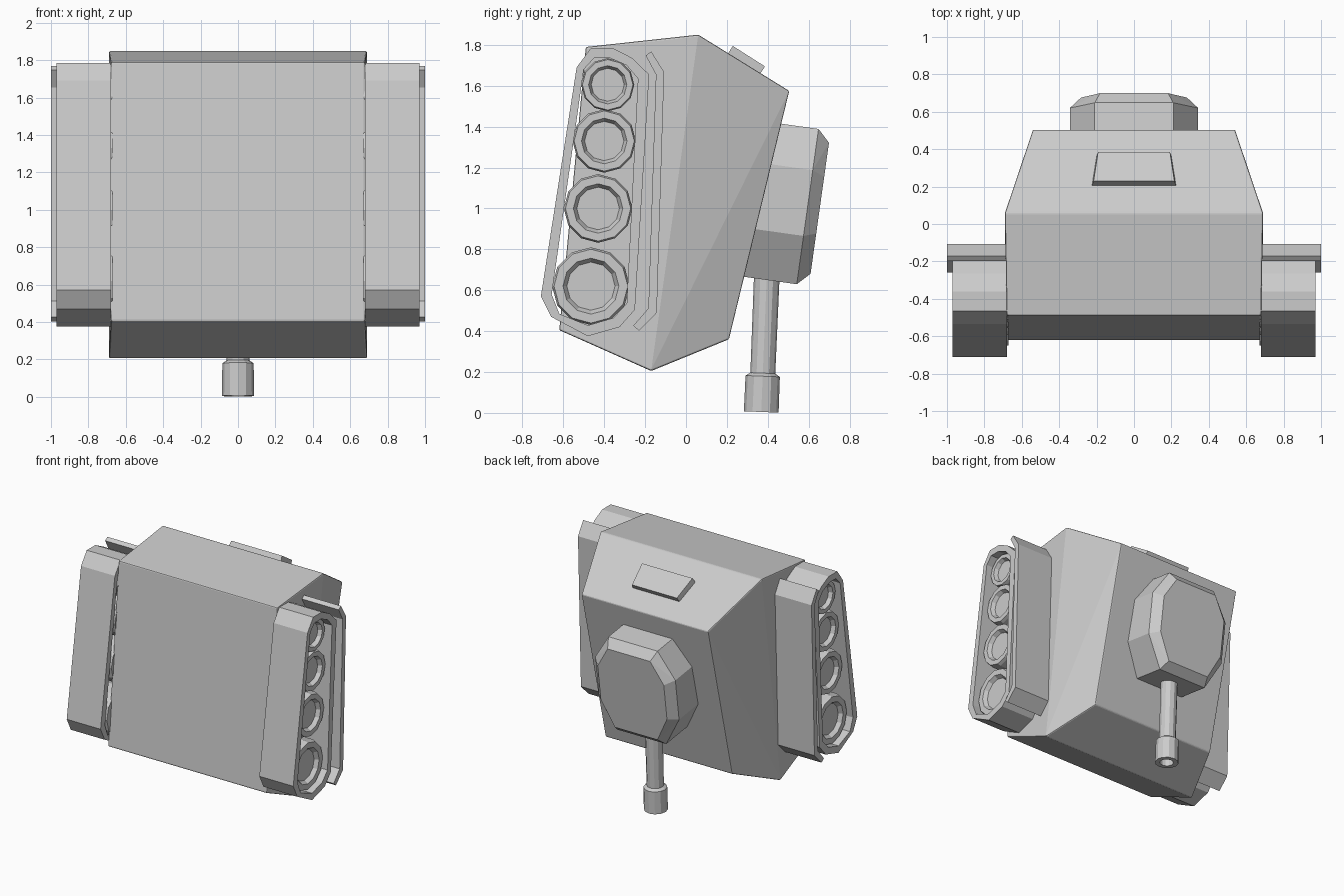
import bpy, bmesh, math
from mathutils import Vector

if "Cube" in bpy.data.objects:
    bpy.data.objects.remove(bpy.data.objects["Cube"])

grey = bpy.data.materials.new("plain grey")
grey.diffuse_color = (0.6, 0.6, 0.6, 1)
grey.use_nodes = True
grey.node_tree.nodes["Principled BSDF"].inputs["Base Color"].default_value = grey.diffuse_color


def finish(name, bm, bevel=0):
    bmesh.ops.recalc_face_normals(bm, faces=bm.faces)
    me = bpy.data.meshes.new(name)
    bm.to_mesh(me)
    bm.free()
    me.materials.append(grey)
    ob = bpy.data.objects.new(name, me)
    bpy.context.collection.objects.link(ob)
    if bevel:
        m = ob.modifiers.new("soft edges", 'BEVEL')
        m.width, m.segments = bevel, 2
    return ob


def solid(name, pts, bevel=0):
    """Convex solid around the given points."""
    bm = bmesh.new()
    for p in pts:
        bm.verts.new(p)
    bmesh.ops.convex_hull(bm, input=bm.verts[:])
    bmesh.ops.dissolve_limit(bm, angle_limit=0.02, verts=bm.verts[:], edges=bm.edges[:])
    return finish(name, bm, bevel)


def strip(name, outer, inner, x0, x1, closed):
    """Band between two side profiles (y, z), spanning x0..x1."""
    bm = bmesh.new()
    rows = [[bm.verts.new((x, *p)) for x, p in ((x0, o), (x1, o), (x1, i), (x0, i))]
            for o, i in zip(outer, inner)]
    n = len(rows)
    for k in range(n if closed else n - 1):
        a, b = rows[k], rows[(k + 1) % n]
        for j in range(4):
            bm.faces.new((a[j], a[(j + 1) % 4], b[(j + 1) % 4], b[j]))
    if not closed:
        bm.faces.new(rows[0])
        bm.faces.new(rows[-1])
    return finish(name, bm)


def lathe(name, profile, origin, axis, sides):
    """Turned part: profile of (radius, distance along axis), capped at both ends."""
    axis = Vector(axis).normalized()
    u = axis.orthogonal().normalized()
    v = axis.cross(u)
    bm = bmesh.new()
    rings = []
    for r, d in profile:
        rings.append([bm.verts.new(Vector(origin) + axis * d + r * (
            u * math.cos(t) + v * math.sin(t)))
            for t in (2 * math.pi * (k + 0.5) / sides for k in range(sides))])
    for a, b in zip(rings, rings[1:]):
        for k in range(sides):
            j = (k + 1) % sides
            bm.faces.new((a[k], a[j], b[j], b[k]))
    bm.faces.new(rings[0])
    bm.faces.new(rings[-1])
    return finish(name, bm)


# Hull: belly, widest ridge and narrower deck edges (half width, y, z)
hull = [(0.68, -0.49, 1.79), (0.68, -0.62, 0.405),
        (0.69, 0.06, 1.85), (0.69, -0.17, 0.205),
        (0.54, 0.505, 1.575), (0.54, 0.21, 0.36)]
solid("hull", [(s * x, y, z) for x, y, z in hull for s in (-1, 1)], 0.008)

# Turret: chamfered octagon in a frame tilted 8 degrees
along, out = Vector((0, 0.139, 0.990)), Vector((0, 0.990, -0.139))
mid = 1.0825


def octagon(fx, fs, sx, s_low, s_high, level):
    flat = [(fx, fs), (fx, -fs), (sx, s_high), (sx, s_low)]
    return [Vector((m * x, 0, 0)) + along * (mid + s) + out * level
            for x, s in flat for m in (-1, 1)]


solid("turret",
      octagon(0.21, 0.3835, 0.343, -0.145, 0.18, 0.185)
      + octagon(0.21, 0.3835, 0.343, -0.145, 0.18, 0.449)
      + octagon(0.182, 0.3235, 0.283, -0.125, 0.155, 0.509))

# Gun barrel with a hollow muzzle
lathe("gun_barrel",
      [(0.063, -0.1), (0.061, 0.47), (0.084, 0.485), (0.085, 0.66),
       (0.05, 0.66), (0.05, 0.56)],
      (0, 0.395, 0.664), (0, -0.027, -0.66), 12)

# Hatch on the rear slope
lift = Vector((0, 0.537, 0.844)) * 0.045
hatch = [Vector((s * x, y, z)) for x, y, z in
         ((0.225, 0.205, 1.757), (0.20, 0.362, 1.657)) for s in (-1, 1)]
solid("hatch", hatch + [Vector((p.x * 0.96, p.y, p.z)) + lift for p in hatch])

# Running gear profiles (y, z)
belt_out = [(-0.71, 0.57), (-0.66, 0.47), (-0.48, 0.375), (-0.325, 0.42), (-0.25, 0.505),
            (-0.18, 1.655), (-0.265, 1.737), (-0.36, 1.785), (-0.465, 1.785), (-0.535, 1.69)]
belt_in = [(-0.657, 0.58), (-0.62, 0.485), (-0.48, 0.428), (-0.355, 0.465), (-0.29, 0.535),
           (-0.235, 1.635), (-0.29, 1.70), (-0.37, 1.735), (-0.45, 1.735), (-0.50, 1.68)]
fender_out = [(-0.17, 1.768), (-0.107, 1.667), (-0.143, 0.49), (-0.23, 0.402)]
fender_in = [(-0.197, 1.748), (-0.147, 1.655), (-0.184, 0.512), (-0.258, 0.426)]
wheels = [(-0.383, 1.605, 0.13), (-0.40, 1.33, 0.155),
          (-0.43, 1.0, 0.168), (-0.465, 0.62, 0.19)]

for side, s in (("right", 1), ("left", -1)):
    strip(side + "_track", belt_out, belt_in, s * 0.68, s * 0.97, True)
    strip(side + "_fender", fender_out, fender_in, s * 0.66, s * 1.0, False)
    # Road wheels with a recessed hub
    for n, (y, z, r) in enumerate(wheels, 1):
        lathe(f"{side}_wheel_{n}",
              [(r * 0.97, 0.67), (r, 0.70), (r, 0.90), (r * 0.95, 0.925),
               (r * 0.72, 0.925), (r * 0.62, 0.895)],
              (0, y, z), (s, 0, 0), 12)
